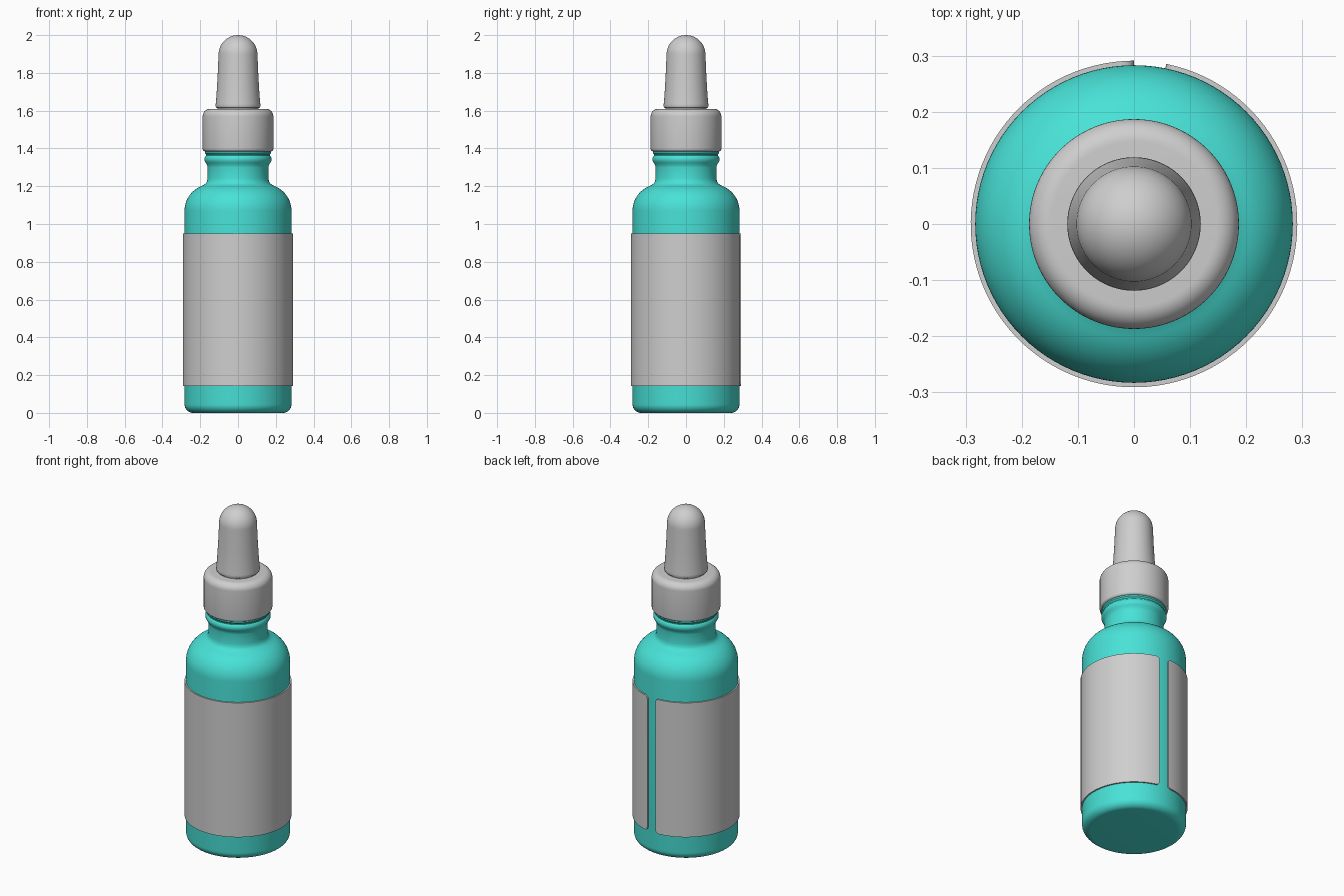
import bpy, bmesh, math

if "Cube" in bpy.data.objects:
    bpy.data.objects.remove(bpy.data.objects["Cube"])

SEGS = 96


def material(name, rgb):
    m = bpy.data.materials.new(name)
    m.diffuse_color = (*rgb, 1)
    m.use_nodes = True
    m.node_tree.nodes["Principled BSDF"].inputs["Base Color"].default_value = m.diffuse_color
    return m


teal = material("teal", (0.065, 0.76, 0.68))
grey = material("light grey", (0.62, 0.62, 0.62))


def finish(bm, name, mat, angle=35):
    bmesh.ops.recalc_face_normals(bm, faces=bm.faces)
    me = bpy.data.meshes.new(name)
    bm.to_mesh(me)
    bm.free()
    me.materials.append(mat)
    me.shade_smooth()
    me.set_sharp_from_angle(angle=math.radians(angle))
    ob = bpy.data.objects.new(name, me)
    bpy.context.collection.objects.link(ob)
    return ob


def arc(cx, cz, r, a0, a1, n=8):
    """Points of a circular arc in the (radius, z) plane, degrees."""
    return [(cx + r * math.cos(math.radians(a0 + (a1 - a0) * i / n)),
             cz + r * math.sin(math.radians(a0 + (a1 - a0) * i / n)))
            for i in range(n + 1)]


def lathe(name, profile, mat):
    """Revolve a (radius, z) profile; both ends are closed on the axis."""
    bm = bmesh.new()
    rings = []
    for r, z in profile:
        if r < 1e-4:
            rings.append([bm.verts.new((0, 0, z))] * SEGS)
        else:
            rings.append([bm.verts.new((r * math.cos(math.tau * i / SEGS),
                                        r * math.sin(math.tau * i / SEGS), z))
                          for i in range(SEGS)])
    for a, b in zip(rings, rings[1:]):
        for i in range(SEGS):
            j = (i + 1) % SEGS
            bm.faces.new(list(dict.fromkeys((a[i], a[j], b[j], b[i]))))
    return finish(bm, name, mat)


# Glass bottle: rounded foot, straight body, shoulder, neck with bead
lathe("bottle",
      [(0, 0.0)] + arc(0.238, 0.045, 0.045, -90, 0)
      + arc(0.143, 1.07, 0.14, 0, 66, 14)
      + [(0.183, 1.206), (0.171, 1.214), (0.164, 1.226), (0.161, 1.242),
         (0.161, 1.30), (0.163, 1.312), (0.171, 1.324), (0.177, 1.335),
         (0.178, 1.346), (0.174, 1.357), (0.169, 1.363), (0.169, 1.368),
         (0.176, 1.376), (0.176, 1.40), (0, 1.40)], teal)

# Screw cap
lathe("cap",
      [(0, 1.384)] + arc(0.173, 1.398, 0.014, -90, 0, 5)
      + arc(0.147, 1.57, 0.04, 0, 90, 10) + [(0, 1.61)], grey)

# Rubber dropper bulb
lathe("dropper_bulb",
      [(0, 1.60), (0.108, 1.60), (0.110, 1.614), (0.116, 1.617), (0.119, 1.624),
       (0.118, 1.635), (0.114, 1.68), (0.108, 1.78)]
      + arc(0, 1.897, 0.103, 0, 90, 16), grey)


# Wrapped label: thin shell with a gap at the back and rounded corners
def label(r_in, r_out, z0, z1, a0, a1, corner):
    bm = bmesh.new()
    span = math.radians(a1 - a0)
    edge = [corner / r_out * (1 - math.cos(math.pi / 2 * i / 6)) for i in range(7)]
    n = 100
    mid = [edge[-1] + (span - 2 * edge[-1]) * i / n for i in range(1, n)]
    cols = []
    for t in edge + mid + [span - e for e in reversed(edge)]:
        d = min(t, span - t) * r_out
        cut = corner - math.sqrt(max(0, corner**2 - max(0, corner - d)**2))
        c, s = math.cos(math.radians(a0) + t), math.sin(math.radians(a0) + t)
        cols.append([bm.verts.new((r * c, r * s, z)) for r, z in
                     ((r_in, z0 + cut), (r_out, z0 + cut),
                      (r_out, z1 - cut), (r_in, z1 - cut))])
    for a, b in zip(cols, cols[1:]):
        for k in range(4):
            m = (k + 1) % 4
            bm.faces.new((a[k], b[k], b[m], a[m]))
    bm.faces.new(cols[0])
    bm.faces.new(cols[-1])
    return finish(bm, "label", grey)


label(0.281, 0.291, 0.143, 0.95, 90, 438.6, 0.02)
